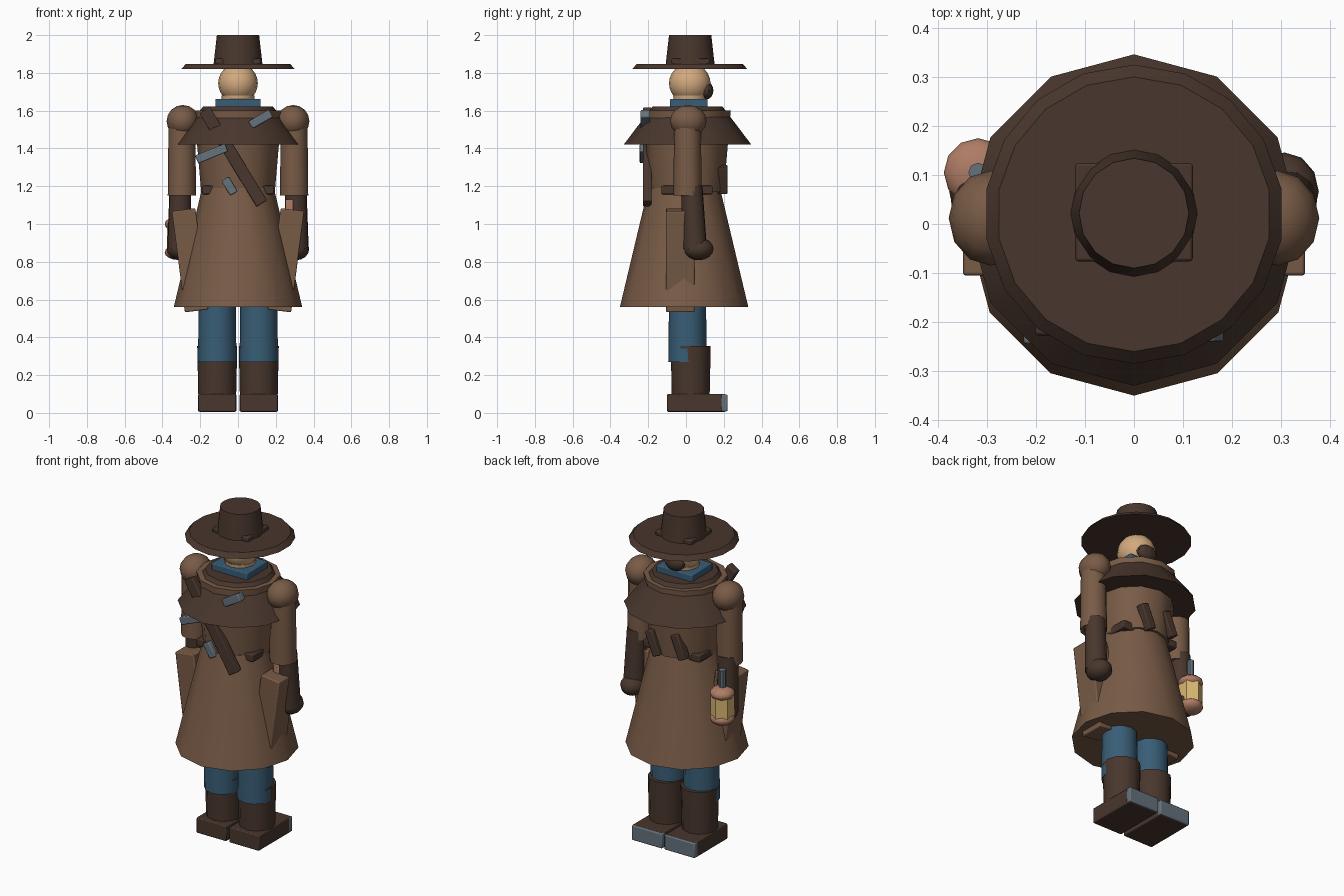
import bpy, math
from math import radians
from mathutils import Vector

if "Cube" in bpy.data.objects:
    bpy.data.objects.remove(bpy.data.objects["Cube"])


def mat(name, rgb):
    m = bpy.data.materials.new(name)
    m.diffuse_color = (*rgb, 1)
    m.use_nodes = True
    m.node_tree.nodes["Principled BSDF"].inputs["Base Color"].default_value = m.diffuse_color
    return m


COAT = mat("coat_brown", (0.19, 0.105, 0.062))
DARK = mat("dark_leather", (0.065, 0.037, 0.026))
BLUE = mat("blue_cloth", (0.04, 0.11, 0.18))
SKIN = mat("skin", (0.65, 0.40, 0.21))
STEEL = mat("steel", (0.13, 0.17, 0.20))
COPPER = mat("copper", (0.42, 0.20, 0.13))
GLASS = mat("lamp_glass", (0.70, 0.48, 0.17))


def finish(name, m):
    o = bpy.context.object
    o.name = name
    o.data.materials.append(m)
    bpy.ops.object.shade_smooth_by_angle(angle=radians(32))
    return o


def cone(name, m, r1, r2, z1, z2, x=0, y=0, n=12):
    """Vertical frustum from z1 (radius r1) to z2 (radius r2)."""
    bpy.ops.mesh.primitive_cone_add(vertices=n, radius1=r1, radius2=r2, depth=z2 - z1,
                                    location=(x, y, (z1 + z2) / 2))
    return finish(name, m)


def limb(name, m, a, b, r1, r2, n=12):
    """Frustum between two points."""
    a, b = Vector(a), Vector(b)
    d = b - a
    bpy.ops.mesh.primitive_cone_add(vertices=n, radius1=r1, radius2=r2, depth=d.length,
                                    location=(a + b) / 2,
                                    rotation=d.to_track_quat('Z', 'Y').to_euler())
    return finish(name, m)


def ball(name, m, loc, r, seg=12, rings=8):
    bpy.ops.mesh.primitive_uv_sphere_add(segments=seg, ring_count=rings, radius=1, location=loc)
    bpy.context.object.scale = r
    return finish(name, m)


def box(name, m, loc, size, ry=0, bevel=0.006):
    bpy.ops.mesh.primitive_cube_add(size=1, location=loc)
    o = bpy.context.object
    o.scale = size
    bpy.ops.object.transform_apply(location=False, rotation=False, scale=True)
    o.rotation_euler.y = radians(ry)
    b = o.modifiers.new("bevel", 'BEVEL')
    b.width, b.segments = bevel, 2
    return finish(name, m)


# hat
cone("hat_brim", DARK, 0.305, 0.28, 1.82, 1.848, y=0.02, n=18)
cone("hat_crown", DARK, 0.13, 0.112, 1.84, 2.0, y=0.022, n=16)
box("hat_band", DARK, (0, 0.024, 1.86), (0.24, 0.20, 0.03))

# head
ball("head", SKIN, (0, 0.02, 1.745), (0.105, 0.11, 0.105), 16, 12)
cone("neck", SKIN, 0.08, 0.088, 1.58, 1.68, y=0.02)
ball("beard", DARK, (0, 0.107, 1.707), (0.065, 0.038, 0.048), 10, 8)
box("neck_scarf", BLUE, (0, 0.015, 1.635), (0.24, 0.20, 0.055))

# coat
cone("coat_skirt", COAT, 0.34, 0.19, 0.56, 1.19, y=-0.01)
cone("coat_body", COAT, 0.195, 0.232, 1.17, 1.60, y=0.005)
cone("shoulder_cape", DARK, 0.338, 0.185, 1.42, 1.622, y=0.008)
box("belt", DARK, (0, 0.005, 1.18), (0.38, 0.27, 0.045))

# strap and metal fittings on the -y side
box("chest_strap", DARK, (-0.025, -0.205, 1.355), (0.065, 0.045, 0.58), ry=-31.5)
box("long_buckle", STEEL, (-0.14, -0.225, 1.373), (0.17, 0.04, 0.045), ry=-22)
box("shoulder_buckle", STEEL, (0.12, -0.215, 1.555), (0.125, 0.05, 0.045), ry=-30)
box("waist_buckle", STEEL, (-0.045, -0.195, 1.2), (0.045, 0.04, 0.09), ry=-31.5)

# tilted pouches on the +y side
for i, (x, y, z) in enumerate([(0.075, 0.195, 1.235), (-0.09, 0.185, 1.25)]):
    box(f"chest_pouch_{i}", DARK, (x, y, z), (0.05, 0.05, 0.15), ry=22)

for s, side in ((-1, "left"), (1, "right")):
    # arms
    ball(side + "_shoulder", COAT, (s * 0.292, 0.012, 1.545), (0.086, 0.097, 0.085))
    cone(side + "_upper_arm", COAT, 0.075, 0.071, 1.15, 1.52, x=s * 0.297, y=0.008)
    limb(side + "_forearm", DARK, (s * 0.312, 0.048, 0.87), (s * 0.305, 0.03, 1.2), 0.063, 0.058)
    ball(side + "_hand", DARK, (s * 0.307, 0.066, 0.868), (0.07, 0.08, 0.06))
    # hip panels running under the coat
    box(side + "_hip_panel", COAT, (s * 0.2535, -0.03, 0.808), (0.125, 0.15, 0.54), ry=s * 7.3)
    # legs and boots
    x = s * 0.11
    cone(side + "_leg", BLUE, 0.102, 0.096, 0.27, 0.75, x=x, y=0.008)
    cone(side + "_boot_shaft", DARK, 0.1, 0.106, 0.08, 0.355, x=x, y=0.025)
    box(side + "_boot_foot", DARK, (x, 0.055, 0.053), (0.2, 0.31, 0.094))
    box(side + "_toe_cap", STEEL, (x, 0.203, 0.053), (0.204, 0.034, 0.09))

# grip above the right hip panel
box("hip_grip", COPPER, (0.272, 0.0, 1.08), (0.042, 0.05, 0.1))

# lantern held at the left hand
lx, ly = -0.318, 0.105
limb("lantern_handle", STEEL, (lx, ly, 0.98), (lx, ly, 1.14), 0.02, 0.02, 8)
ball("lantern_top", COPPER, (lx, ly, 1.0), (0.07, 0.07, 0.04))
cone("lantern_glass", GLASS, 0.066, 0.066, 0.85, 1.0, x=lx, y=ly, n=6)
ball("lantern_base", COPPER, (lx, ly, 0.85), (0.07, 0.07, 0.04))
